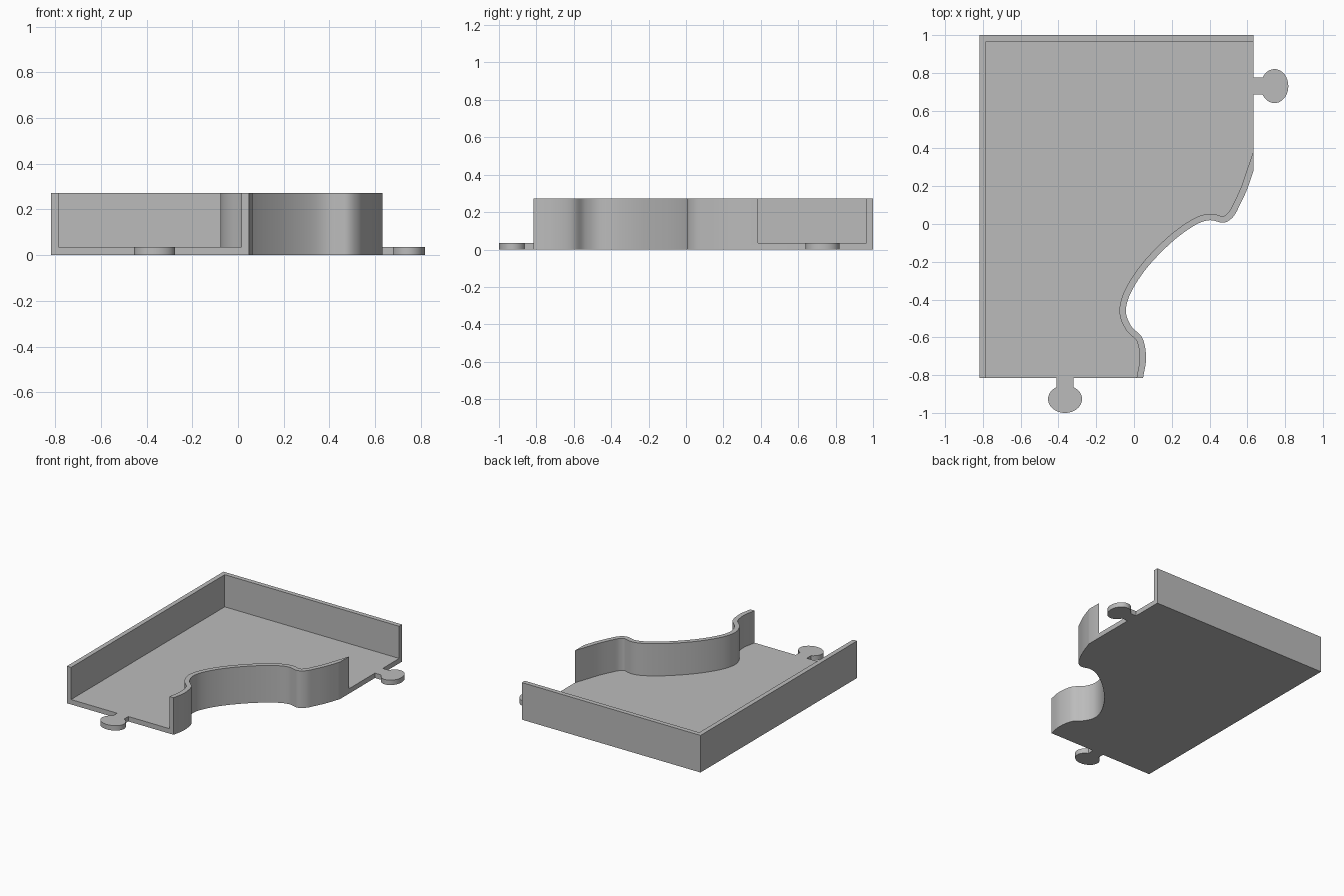
import bpy, bmesh, math
from mathutils import Vector

cube = bpy.data.objects.get("Cube")
if cube:
    bpy.data.objects.remove(cube, do_unlink=True)

LEFT, RIGHT, FRONT, BACK = -0.818, 0.632, -0.815, 1.0
HEIGHT, FLOOR, WALL = 0.272, 0.036, 0.034

grey = bpy.data.materials.new("plain grey")
grey.use_nodes = True
color = (0.5, 0.5, 0.5, 1)
grey.diffuse_color = color
grey.node_tree.nodes["Principled BSDF"].inputs["Base Color"].default_value = color


def smooth_path(points, steps=6):
    """Catmull-Rom curve through the given points."""
    p = [Vector(q) for q in points]
    p = [2 * p[0] - p[1]] + p + [2 * p[-1] - p[-2]]
    out = []
    for a, b, c, d in zip(p, p[1:], p[2:], p[3:]):
        for i in range(steps):
            t = i / steps
            out.append(0.5 * (2 * b + (c - a) * t + (2 * a - 5 * b + 4 * c - d) * t * t
                              + (3 * b - a - 3 * c + d) * t ** 3))
    return out + [p[-2]]


def offset_left(path, distance):
    out = []
    for i, p in enumerate(path):
        d = (path[min(i + 1, len(path) - 1)] - path[max(i - 1, 0)]).normalized()
        out.append(p + Vector((-d.y, d.x)) * distance)
    return out


def tab(origin, outward, along, segments=40):
    """Jigsaw tab: a short neck with an oval head."""
    local = [(0, -0.045)]
    for i in range(segments + 1):
        a = math.radians(-150 + 300 * i / segments)
        local.append((0.112 + 0.073 * math.cos(a), 0.09 * math.sin(a)))
    local.append((0, 0.045))
    o, u, v = Vector(origin), Vector(outward), Vector(along)
    return [o + u * x + v * y for x, y in local]


def prism(name, outline, z0, z1):
    bm = bmesh.new()
    face = bm.faces.new([bm.verts.new((p[0], p[1], z0)) for p in outline])
    ext = bmesh.ops.extrude_face_region(bm, geom=[face])
    top = [g for g in ext["geom"] if isinstance(g, bmesh.types.BMVert)]
    bmesh.ops.translate(bm, verts=top, vec=(0, 0, z1 - z0))
    bmesh.ops.recalc_face_normals(bm, faces=bm.faces)
    mesh = bpy.data.meshes.new(name)
    bm.to_mesh(mesh)
    bm.free()
    mesh.materials.append(grey)
    obj = bpy.data.objects.new(name, mesh)
    bpy.context.collection.objects.link(obj)
    return obj


# Wavy edge and the inner face of its wall
wave = smooth_path([
    (0.048, FRONT), (0.064, -0.71), (0.045, -0.605), (-0.015, -0.54),
    (-0.043, -0.46), (-0.015, -0.36), (0.07, -0.23), (0.2, -0.096),
    (0.32, -0.008), (0.40, 0.02), (0.475, 0.007), (0.525, 0.038),
    (0.56, 0.1), (0.598, 0.182), (RIGHT, 0.28)])
inner = offset_left(wave, WALL)

# Solid tray outline with both tabs
outline = [(LEFT, FRONT)]
outline += tab((-0.365, FRONT), (0, -1), (1, 0))
outline += wave
outline += tab((RIGHT, 0.73), (1, 0), (0, 1))
outline += [(RIGHT, BACK), (LEFT, BACK)]
tray = prism("tray", outline, 0, HEIGHT)

# Cavity, open at the front and right and above the tabs
end_dir = inner[-1] - inner[-2]
tail = inner[-1] + end_dir * ((RIGHT + 0.03 - inner[-1].x) / end_dir.x)
cavity = [(LEFT + WALL, -1.2), (inner[0].x - 0.004, -1.2)]
cavity += inner
cavity += [tail, (1, tail.y), (1, BACK - WALL), (LEFT + WALL, BACK - WALL)]
cutter = prism("cavity_cutter", cavity, FLOOR, 0.5)
cutter.hide_render = True
cutter.hide_set(True)

cut = tray.modifiers.new("hollow", "BOOLEAN")
cut.operation = "DIFFERENCE"
cut.solver = "EXACT"
cut.object = cutter

# Apply the cut and smooth the curved walls
bpy.ops.object.select_all(action="DESELECT")
tray.select_set(True)
bpy.context.view_layer.objects.active = tray
bpy.ops.object.modifier_apply(modifier=cut.name)
bpy.data.objects.remove(cutter, do_unlink=True)
bpy.ops.object.shade_smooth_by_angle(angle=math.radians(30))
